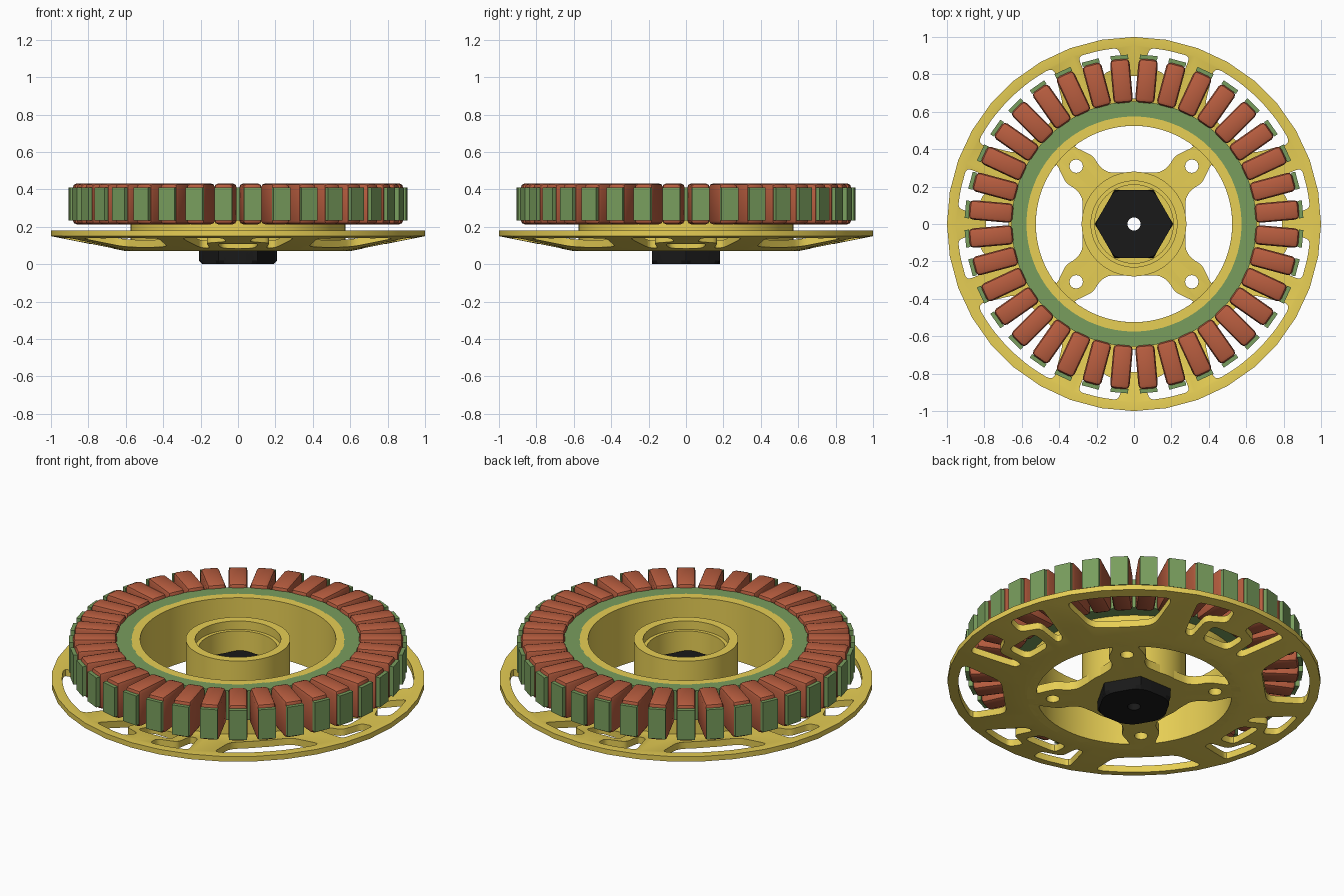
import bpy, bmesh, math
from mathutils import Vector, Matrix

if "Cube" in bpy.data.objects:
    bpy.data.objects.remove(bpy.data.objects["Cube"])

rad = math.radians


def material(name, rgb):
    m = bpy.data.materials.new(name)
    m.diffuse_color = (*rgb, 1)
    m.use_nodes = True
    m.node_tree.nodes["Principled BSDF"].inputs["Base Color"].default_value = m.diffuse_color
    return m


GOLD = material("gold", (0.80, 0.62, 0.09))
GREEN = material("green", (0.19, 0.34, 0.11))
COPPER = material("copper", (0.48, 0.11, 0.05))
BLACK = material("black", (0.01, 0.01, 0.01))


def finish(bm, name, mat, angle=30):
    bmesh.ops.recalc_face_normals(bm, faces=bm.faces)
    me = bpy.data.meshes.new(name)
    bm.to_mesh(me)
    bm.free()
    me.materials.append(mat)
    me.shade_smooth()
    me.set_sharp_from_angle(angle=rad(angle))
    ob = bpy.data.objects.new(name, me)
    bpy.context.collection.objects.link(ob)
    return ob


def lathe(bm, profile, n):
    # closed (radius, z) profile turned around z
    rings = [[bm.verts.new((r * math.cos(2 * math.pi * i / n), r * math.sin(2 * math.pi * i / n), z))
              for r, z in profile] for i in range(n)]
    k = len(profile)
    for i in range(n):
        a, b = rings[i], rings[(i + 1) % n]
        for j in range(k):
            bm.faces.new((a[j], b[j], b[(j + 1) % k], a[(j + 1) % k]))


def rounded(pts, r=0.03, n=4):
    out = []
    for i, p in enumerate(pts):
        p = Vector(p)
        a, b = Vector(pts[i - 1]) - p, Vector(pts[(i + 1) % len(pts)]) - p
        a = p + a.normalized() * min(r, a.length * 0.45)
        b = p + b.normalized() * min(r, b.length * 0.45)
        for s in range(n + 1):
            t = s / n
            out.append(a * (1 - t) ** 2 + p * 2 * t * (1 - t) + b * t * t)
    return out


def prism(bm, pts, z0, z1, turn=0):
    c, s = math.cos(rad(turn)), math.sin(rad(turn))
    low, top = ([bm.verts.new((x * c - y * s, x * s + y * c, z)) for x, y in pts] for z in (z0, z1))
    bm.faces.new(low[::-1])
    bm.faces.new(top)
    for i in range(len(pts)):
        j = (i + 1) % len(pts)
        bm.faces.new((low[i], low[j], top[j], top[i]))


def polar(r, a):
    return (r * math.cos(rad(a)), r * math.sin(rad(a)))


def box(bm, x0, x1, w, z0, z1, turn, bevel=0):
    res = bmesh.ops.create_cube(bm, size=1)
    vs = res["verts"]
    bmesh.ops.scale(bm, vec=(x1 - x0, w, z1 - z0), verts=vs)
    bmesh.ops.translate(bm, vec=((x0 + x1) / 2, 0, (z0 + z1) / 2), verts=vs)
    bmesh.ops.rotate(bm, matrix=Matrix.Rotation(rad(turn), 3, 'Z'), verts=vs)
    if bevel:
        edges = list({e for v in vs for e in v.link_edges})
        bmesh.ops.bevel(bm, geom=edges, offset=bevel, segments=2, profile=0.5, affect='EDGES')


# dished truss plate
bm = bmesh.new()
lathe(bm, [(0.25, 0.07), (0.60, 0.07), (1, 0.15), (1, 0.18), (0.955, 0.18),
           (0.60, 0.11), (0.54, 0.12), (0.25, 0.12)], 36)
plate = finish(bm, "truss_plate", GOLD)

# window cutters, four-fold
bm = bmesh.new()
wide = [polar(0.945, a) for a in (-18, -9, 0, 9, 18)] + [(0.70, 0.17), (0.70, -0.17)]
slot = [polar(0.945, a) for a in (5, 11, 18.5)] + [(0.82, 0.27), (0.66, 0.20), (0.66, 0.15),
                                                  (0.80, 0.17), (0.85, 0.06)]
mid = [(0.79, -0.11), (0.79, 0.11), (0.67, 0.09), (0.67, -0.09)]
side = [(0.45, 33), (0.42, 31), (0.36, 31), (0.31, 27), (0.285, 15)]
inner = ([polar(0.525, a) for a in range(-38, 39, 4)] + [polar(r, a) for r, a in side]
         + [polar(r, -a) for r, a in reversed(side)])
hole = [(0.437 + 0.036 * math.cos(t * math.pi / 8), 0.036 * math.sin(t * math.pi / 8)) for t in range(16)]
for q in range(0, 360, 90):
    prism(bm, rounded(wide, 0.05), -0.1, 0.5, q + 45)
    prism(bm, rounded(slot), -0.1, 0.5, q)
    prism(bm, rounded([(x, -y) for x, y in slot]), -0.1, 0.5, q)
    prism(bm, rounded(mid, 0.04), -0.1, 0.5, q)
    prism(bm, rounded(inner, 0.02, 2), -0.1, 0.5, q)
    prism(bm, hole, -0.1, 0.5, q + 45)
cutter = finish(bm, "window_cutter", GOLD)
mod = plate.modifiers.new("windows", 'BOOLEAN')
mod.operation = 'DIFFERENCE'
mod.solver = 'EXACT'
mod.object = cutter
cut = bpy.data.meshes.new_from_object(plate.evaluated_get(bpy.context.evaluated_depsgraph_get()))
plate.modifiers.clear()
plate.data = cut
cut.set_sharp_from_angle(angle=rad(30))
bpy.data.objects.remove(cutter)

# drum wall carrying the stator
bm = bmesh.new()
lathe(bm, [(0.525, 0.07), (0.575, 0.07), (0.575, 0.41), (0.525, 0.41)], 72)
finish(bm, "drum_wall", GOLD)

# bearing hub with a stepped bore
bm = bmesh.new()
lathe(bm, [(0.28, 0.07), (0.28, 0.41), (0.23, 0.41), (0.23, 0.36), (0.21, 0.36),
           (0.21, 0.22), (0.10, 0.22), (0.10, 0.07)], 64)
finish(bm, "bearing_hub", GOLD)

# hexagonal shaft nut with chamfered corners and a through hole
bm = bmesh.new()
n = 48
profile = [(0.035, 0), (0.19, 0), (0.21, 0.02), (0.21, 0.235), (0.20, 0.25), (0.035, 0.25)]
lathe(bm, profile, n)
for v in bm.verts:
    r, a = v.co.xy.length, math.atan2(v.co.y, v.co.x)
    if r > 0.1:
        flat = 0.181 / math.cos((a % (math.pi / 3)) - math.pi / 6)
        k = min(r, flat) / r
        v.co.x *= k
        v.co.y *= k
finish(bm, "hex_nut", BLACK, 20)

# stator core: ring, tooth necks and tooth tips
bm = bmesh.new()
lathe(bm, [(0.57, 0.235), (0.655, 0.235), (0.655, 0.41), (0.57, 0.41)], 72)
for i in range(36):
    box(bm, 0.64, 0.89, 0.05, 0.25, 0.395, 5 + 10 * i)
    box(bm, 0.882, 0.905, 0.094, 0.235, 0.41, 5 + 10 * i)
finish(bm, "stator_core", GREEN)

# copper windings
bm = bmesh.new()
for i in range(36):
    box(bm, 0.65, 0.884, 0.104, 0.213, 0.432, 5 + 10 * i, 0.022)
finish(bm, "windings", COPPER, 40)
